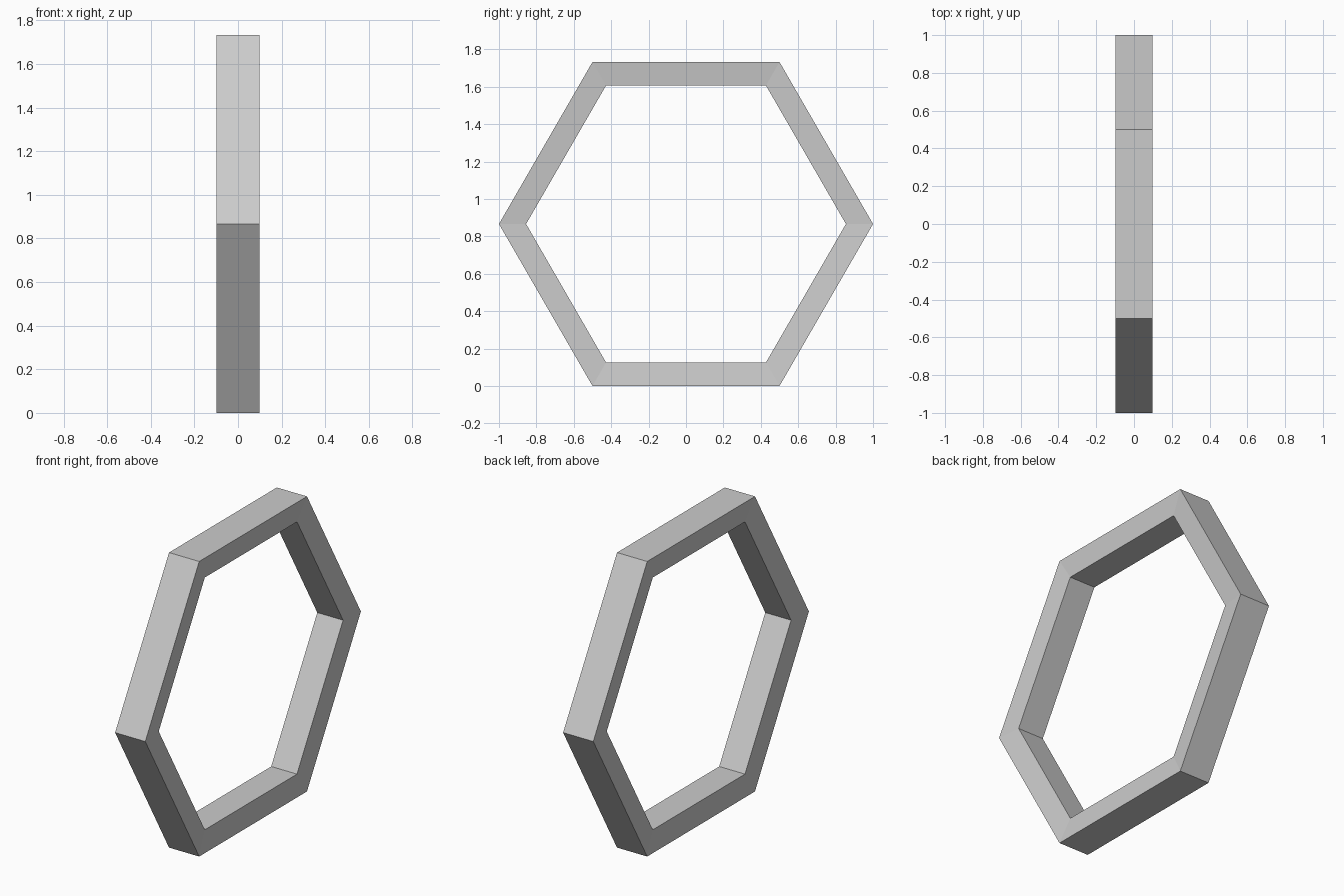
import bpy, bmesh
from math import cos, sin, pi

if "Cube" in bpy.data.objects:
    bpy.data.objects.remove(bpy.data.objects["Cube"])

SIDES = 6
HALF_W = 0.098            # half depth at the outer rim
INNER = 0.855             # inner rim is the outer rim scaled towards the centre
CENTRE_Z = sin(pi / 3)

# tapered cross-section: (radius, x)
profile = [(1, -HALF_W), (1, HALF_W),
           (INNER, INNER * HALF_W), (INNER, -INNER * HALF_W)]

# sweep the section around six corners
bm = bmesh.new()
rings = []
for i in range(SIDES):
    a = 2 * pi * i / SIDES
    rings.append([bm.verts.new((x, r * cos(a), CENTRE_Z + r * sin(a)))
                  for r, x in profile])

for i in range(SIDES):
    a, b = rings[i], rings[(i + 1) % SIDES]
    for j in range(4):
        k = (j + 1) % 4
        bm.faces.new((a[j], a[k], b[k], b[j]))
bmesh.ops.recalc_face_normals(bm, faces=bm.faces)

# flat-shaded hexagonal frame
mesh = bpy.data.meshes.new("hexagonal_frame")
bm.to_mesh(mesh)
bm.free()
frame = bpy.data.objects.new("hexagonal_frame", mesh)
bpy.context.collection.objects.link(frame)
